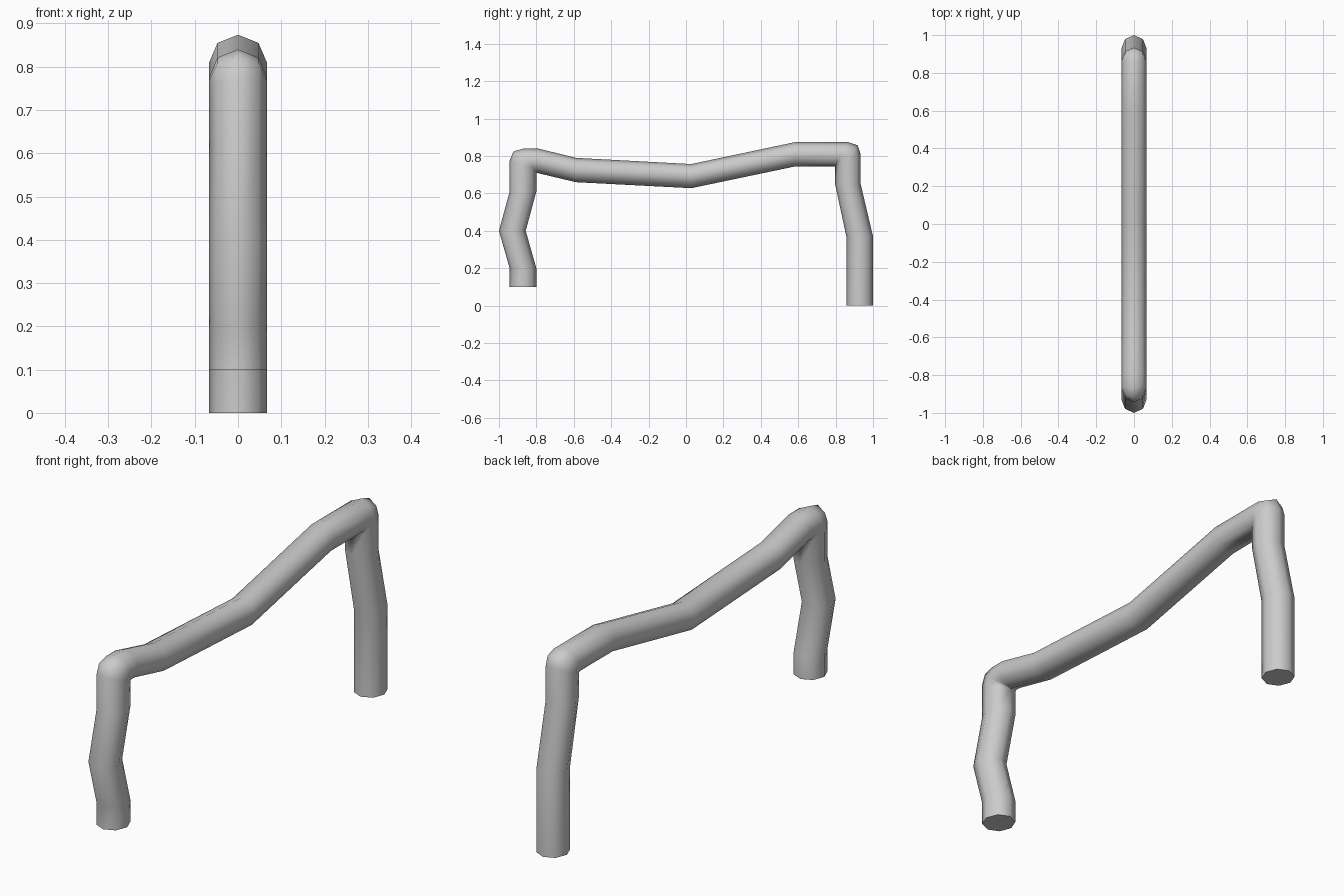
import bpy, bmesh, math

if "Cube" in bpy.data.objects:
    bpy.data.objects.remove(bpy.data.objects["Cube"])

SIDES = 8
HALF_WIDTH = 0.067

# Side-view ring endpoints: (outer y, outer z, inner y, inner z)
RINGS = [
    # left leg, short
    (-0.943, 0.10, -0.80, 0.10),
    (-0.943, 0.20, -0.80, 0.20),
    (-1.00, 0.40, -0.857, 0.40),
    (-0.943, 0.61, -0.80, 0.61),
    # left rounded corner, pivoting on the inner bend
    (-0.943, 0.775, -0.80, 0.71),
    (-0.922, 0.825, -0.80, 0.71),
    (-0.868, 0.84, -0.80, 0.71),
    # sagging beam
    (-0.79, 0.84, -0.79, 0.708),
    (-0.588, 0.79, -0.588, 0.66),
    (0.028, 0.757, 0.028, 0.628),
    (0.582, 0.874, 0.582, 0.744),
    # right rounded corner
    (0.867, 0.874, 0.797, 0.744),
    (0.918, 0.857, 0.797, 0.744),
    (0.934, 0.81, 0.797, 0.744),
    # right leg, long
    (0.934, 0.65, 0.797, 0.65),
    (1.00, 0.37, 0.857, 0.37),
    (1.00, 0.00, 0.857, 0.00),
]


def add_ring(bm, oy, oz, iy, iz):
    cy, cz = (oy + iy) / 2, (oz + iz) / 2
    hy, hz = (oy - iy) / 2, (oz - iz) / 2
    ring = []
    for i in range(SIDES):
        a = math.tau * i / SIDES
        ring.append(bm.verts.new((HALF_WIDTH * math.sin(a),
                                  cy + hy * math.cos(a),
                                  cz + hz * math.cos(a))))
    return ring


# Bent tube handle with closed ends
bm = bmesh.new()
rings = [add_ring(bm, *r) for r in RINGS]
for a, b in zip(rings, rings[1:]):
    for i in range(SIDES):
        j = (i + 1) % SIDES
        bm.faces.new((a[i], a[j], b[j], b[i]))
bm.faces.new(rings[0])
bm.faces.new(rings[-1])
bmesh.ops.remove_doubles(bm, verts=bm.verts, dist=0.0005)
bmesh.ops.recalc_face_normals(bm, faces=bm.faces)

mesh = bpy.data.meshes.new("bent_handle")
bm.to_mesh(mesh)
bm.free()
handle = bpy.data.objects.new("bent_handle", mesh)
bpy.context.collection.objects.link(handle)

bpy.context.view_layer.objects.active = handle
handle.select_set(True)
bpy.ops.object.shade_smooth_by_angle(angle=math.radians(60))
